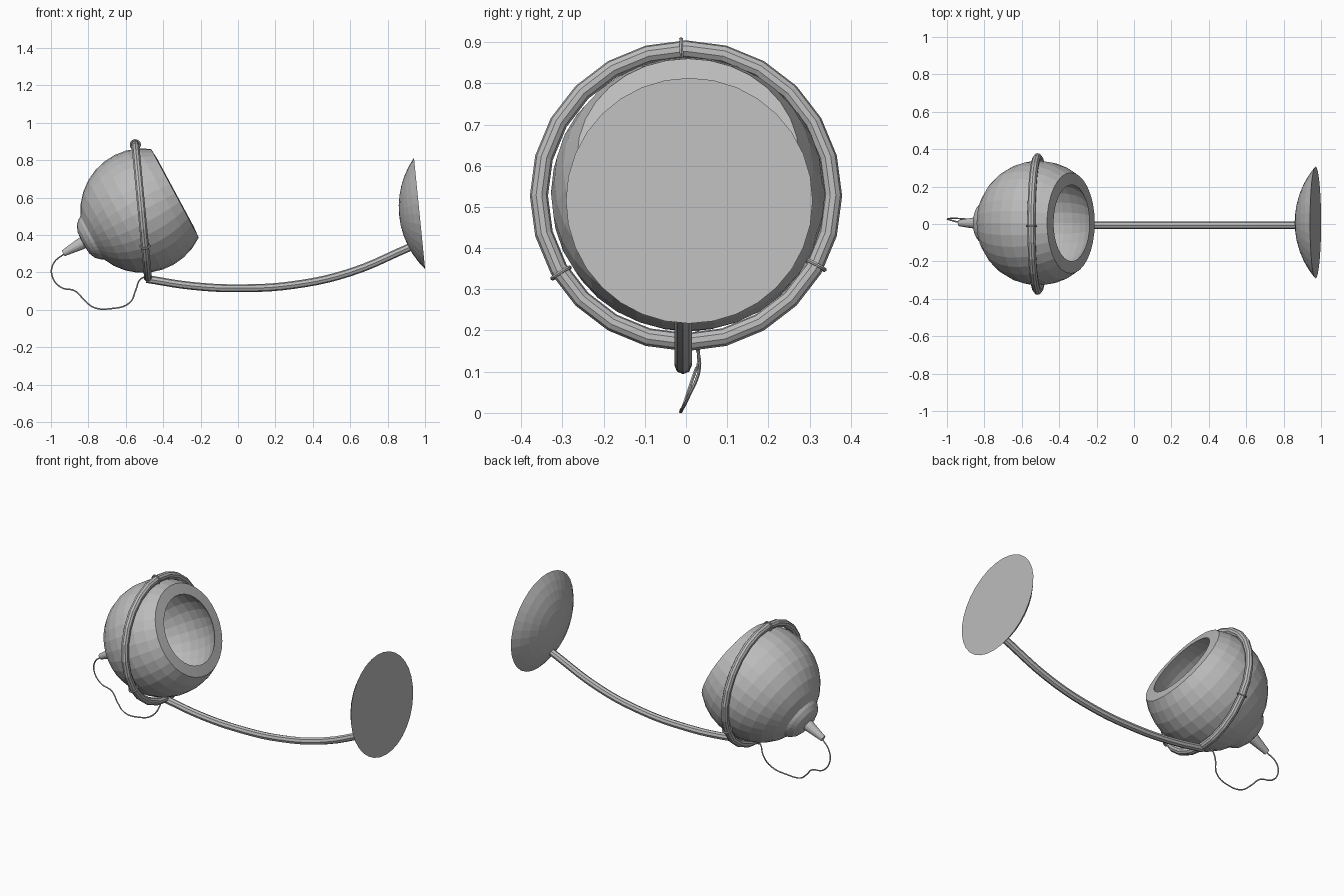
import bpy, bmesh, math
from mathutils import Vector, Matrix

if "Cube" in bpy.data.objects:
    bpy.data.objects.remove(bpy.data.objects["Cube"])

grey = bpy.data.materials.new("lamp_grey")
grey.use_nodes = True
grey.diffuse_color = (0.5, 0.5, 0.5, 1)
grey.node_tree.nodes["Principled BSDF"].inputs["Base Color"].default_value = (0.5, 0.5, 0.5, 1)


def finish(obj, name):
    obj.name = name
    obj.data.materials.clear()
    obj.data.materials.append(grey)
    return obj


def frame(origin, axis):
    """Matrix taking local z to the given axis."""
    return Matrix.Translation(origin) @ Vector(axis).to_track_quat("Z", "Y").to_matrix().to_4x4()


def revolve(name, profile, origin, axis, steps=32):
    """Spin (radius, height) points round the axis."""
    bm = bmesh.new()
    verts = [bm.verts.new((r, 0, h)) for r, h in profile]
    edges = [bm.edges.new(pair) for pair in zip(verts, verts[1:])]
    bmesh.ops.spin(bm, geom=verts + edges, axis=(0, 0, 1), cent=(0, 0, 0),
                   angle=math.tau, steps=steps, use_duplicate=False)
    bmesh.ops.remove_doubles(bm, verts=bm.verts, dist=0.0005)
    bmesh.ops.recalc_face_normals(bm, faces=bm.faces)
    mesh = bpy.data.meshes.new(name)
    bm.to_mesh(mesh)
    bm.free()
    obj = bpy.data.objects.new(name, mesh)
    bpy.context.collection.objects.link(obj)
    obj.matrix_world = frame(origin, axis)
    return finish(obj, name)


def torus(name, matrix, major, minor, segs, sides):
    bpy.ops.mesh.primitive_torus_add(major_radius=major, minor_radius=minor,
                                     major_segments=segs, minor_segments=sides)
    obj = bpy.context.object
    obj.matrix_world = matrix
    return finish(obj, name)


def tube(name, points, radius, resolution, sides):
    """Round tube along a smooth path, turned into a mesh."""
    curve = bpy.data.curves.new(name, "CURVE")
    curve.dimensions = "3D"
    curve.bevel_depth = radius
    curve.bevel_resolution = sides // 2 - 2
    curve.use_fill_caps = True
    curve.resolution_u = resolution
    spline = curve.splines.new("BEZIER")
    spline.bezier_points.add(len(points) - 1)
    for bp, co in zip(spline.bezier_points, points):
        bp.co = co
        bp.handle_left_type = bp.handle_right_type = "AUTO"
    obj = bpy.data.objects.new(name, curve)
    bpy.context.collection.objects.link(obj)
    bpy.ops.object.select_all(action="DESELECT")
    obj.select_set(True)
    bpy.context.view_layer.objects.active = obj
    bpy.ops.object.convert(target="MESH")
    obj = bpy.context.object
    for poly in obj.data.polygons:
        poly.use_smooth = False
    return finish(obj, name)


def arc(radius, start, end, count):
    """(radius, height) points on a circle, angles from the pole."""
    angles = [math.radians(start + (end - start) * i / count) for i in range(count + 1)]
    return [(radius * math.sin(a), radius * math.cos(a)) for a in angles]


# Hollow ball shade with a flat rim, tilted upwards
centre = Vector((-0.51, 0.005, 0.53))
aim = Vector((0.881, 0, 0.474))
revolve("shade", arc(0.333, 180, 54, 11) + arc(0.286, 45.5, 180, 12), centre, aim)

# Rear cap and cable nozzle behind the shade
revolve("rear_cap", [(0.14, 0.29), (0.122, 0.322), (0.1, 0.345), (0.065, 0.36), (0, 0.366)],
        centre, -aim)
revolve("cable_nozzle", [(0.034, 0.345), (0.032, 0.375), (0.017, 0.482), (0, 0.482)],
        centre, -aim, 16)

# Ring carrying the shade, with three clips round it
ring_frame = frame((-0.515, 0, 0.527), (0.995, 0, 0.095))
torus("support_ring", ring_frame, 0.357, 0.022, 24, 10)
ring_turn = ring_frame.to_3x3()
up = ring_turn.inverted() @ Vector((-0.095, 0, 0.995))
top_angle = math.atan2(up.y, up.x)
for i in range(3):
    spot = (Matrix.Rotation(top_angle + math.radians(1.8) + i * math.tau / 3, 4, "Z")
            @ Matrix.Translation((0.357, 0, 0)) @ Matrix.Rotation(math.pi / 2, 4, "X"))
    torus("ring_clip_%d" % (i + 1), ring_frame @ spot, 0.025, 0.005, 16, 6)

# Curved arm from the ring to the wall plate
tube("arm", [(x, -0.007, z) for x, z in
             [(-0.49, 0.165), (-0.25, 0.128), (0, 0.115), (0.3, 0.133), (0.6, 0.2), (0.92, 0.335)]],
     0.021, 5, 8)

# Domed wall plate with a flat back
dome = [(r, h - 0.355) for r, h in arc(0.464, 0, 40.2, 6)]
revolve("wall_plate", dome + [(0, dome[-1][1])], (0.97, 0.008, 0.515), (-0.995, 0, -0.0995))

# Loose cable from the nozzle to the arm
tube("cable", [(-0.92, 0.005, 0.305), (-0.985, 0.022, 0.25), (-0.995, 0.028, 0.185),
               (-0.95, 0.03, 0.122), (-0.87, 0.022, 0.1), (-0.82, 0.005, 0.05),
               (-0.77, -0.008, 0.012), (-0.68, -0.012, 0.006), (-0.58, 0.005, 0.037),
               (-0.545, 0.033, 0.11), (-0.525, 0.025, 0.16), (-0.49, 0.01, 0.18)],
     0.004, 5, 6)
